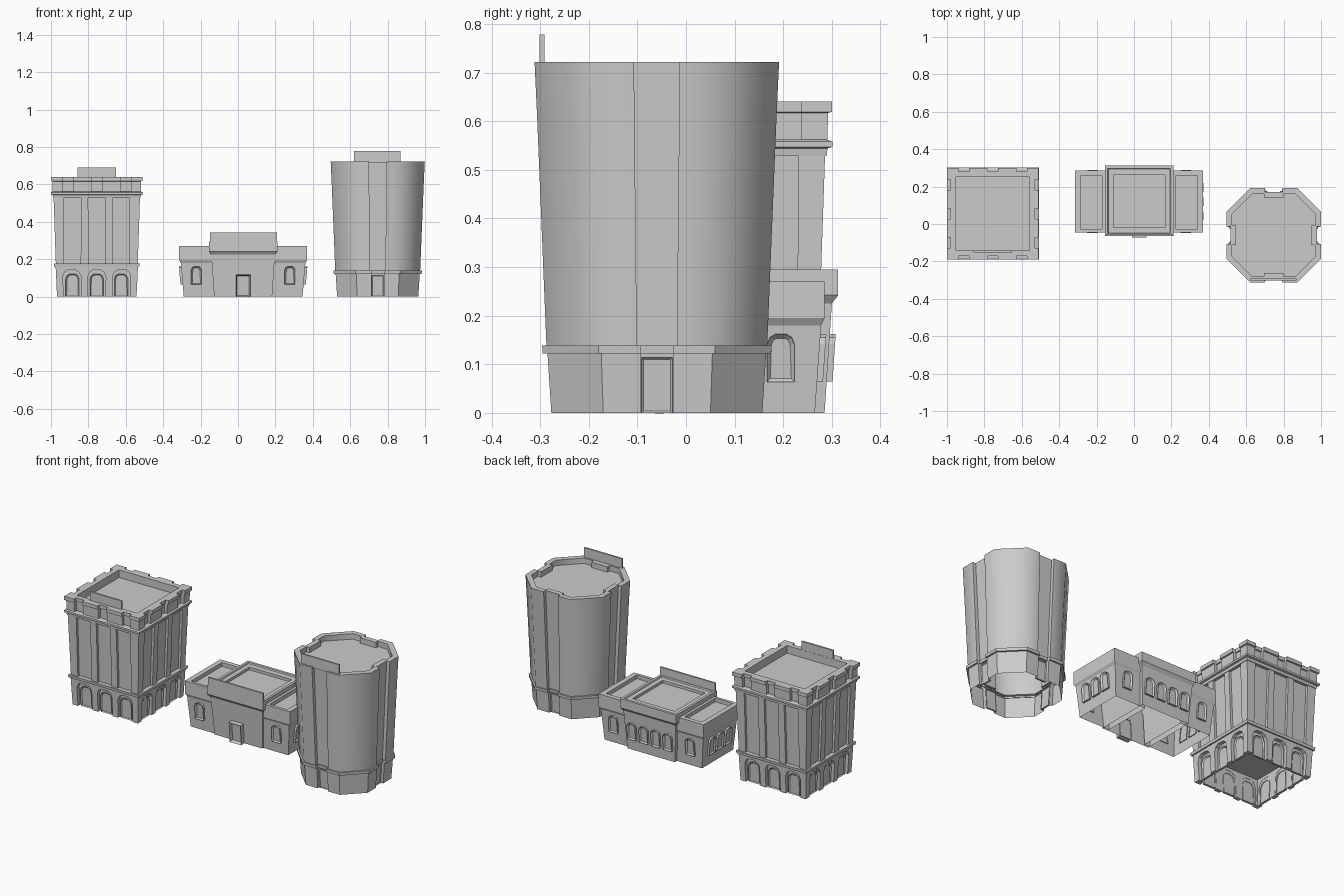
import bpy, bmesh
from math import pi, radians
from mathutils import Matrix, Vector

if "Cube" in bpy.data.objects:
    bpy.data.objects.remove(bpy.data.objects["Cube"])


def finish(name, bm, matrix=Matrix(), smooth=None):
    bmesh.ops.recalc_face_normals(bm, faces=bm.faces)
    me = bpy.data.meshes.new(name)
    bm.to_mesh(me)
    bm.free()
    ob = bpy.data.objects.new(name, me)
    ob.matrix_world = matrix
    bpy.context.collection.objects.link(ob)
    if smooth:
        bpy.ops.object.select_all(action='DESELECT')
        ob.select_set(True)
        bpy.context.view_layer.objects.active = ob
        bpy.ops.object.shade_smooth_by_angle(angle=radians(smooth))
    return ob


def loft(name, rings, at=(0, 0, 0), top=True, bottom=False, smooth=None):
    """Skin through rings of equal point count, shells stay open below."""
    bm = bmesh.new()
    vs = [[bm.verts.new(p) for p in r] for r in rings]
    n = len(vs[0])
    for a, b in zip(vs, vs[1:]):
        for i in range(n):
            j = (i + 1) % n
            bm.faces.new((a[i], a[j], b[j], b[i]))
    if top:
        bm.faces.new(vs[-1])
    if bottom:
        bm.faces.new(vs[0][::-1])
    return finish(name, bm, Matrix.Translation(at), smooth)


def rect(z, x0, x1, y0, y1):
    return [(x0, y0, z), (x1, y0, z), (x1, y1, z), (x0, y1, z)]


def square(z, h):
    return rect(z, -h, h, -h, h)


def notched(z, h, f, centres, w, d):
    """Four-sided ring with recesses; f < h chamfers the corners."""
    side = [(-f, -h)]
    for c in centres:
        side += [(c - w, -h), (c - w, -h + d), (c + w, -h + d), (c + w, -h)]
    if f < h:
        side.append((f, -h))
    ring = []
    for _ in range(4):
        ring += [(x, y, z) for x, y in side]
        side = [(-y, x) for x, y in side]
    return ring


def arch(w, z0, z1, c=0):
    """Angular arch outline, left foot to right foot."""
    h = w / 2
    return [(c - h, z0), (c - h, z1 - h * .75), (c - h * .8, z1 - h * .25), (c - h * .4, z1),
            (c + h * .4, z1), (c + h * .8, z1 - h * .25), (c + h, z1 - h * .75), (c + h, z0)]


def panel(name, outline, at, turn=0, tilt=0, depth=.012, rim=.009):
    """Framed window or door standing out of a leaning wall."""
    bm = bmesh.new()
    front = [bm.verts.new((x, -depth, z)) for x, z in outline]
    back = [bm.verts.new((x, .004, z)) for x, z in outline]
    f = bm.faces.new(front)
    n = len(front)
    for i in range(n):
        j = (i + 1) % n
        bm.faces.new((front[i], front[j], back[j], back[i]))
    bmesh.ops.recalc_face_normals(bm, faces=bm.faces)
    bmesh.ops.inset_region(bm, faces=[f], thickness=rim)
    bmesh.ops.translate(bm, verts=f.verts, vec=(0, depth * .7, 0))
    m = Matrix.Translation(at) @ Matrix.Rotation(turn, 4, 'Z') @ Matrix.Rotation(tilt, 4, 'X')
    return finish(name, bm, m)


def box(name, x0, x1, y0, y1, z0, z1):
    return loft(name, [rect(z0, x0, x1, y0, y1), rect(z1, x0, x1, y0, y1)], bottom=True)


# ---------------- school ----------------
S = (-.755, .055, 0)
bays = (-.13, 0, .13)
loft("school_base_core", [square(0, .192), square(.165, .199)], S, top=False)

# arcade walls: one outline per side with three arches cut up from the ground
outline = [(-.2125, .165), (-.2125, 0)]
for c in bays:
    outline += arch(.094, 0, .143, c)
outline += [(.2125, 0), (.2125, .165)]
for k in range(4):
    bm = bmesh.new()
    vs = [bm.verts.new((x, -.2125, z)) for x, z in outline]
    f = bm.faces.new(vs)
    ext = bmesh.ops.extrude_face_region(bm, geom=[f])
    for v in ext["geom"]:
        if isinstance(v, bmesh.types.BMVert):
            v.co.y += .022
            v.co.x *= .19 / .2125 if abs(v.co.x) > .21 else 1
    for v in bm.verts:
        s = 1 + .22 * v.co.z
        v.co.x *= s
        v.co.y *= s
    turn = Matrix.Translation(S) @ Matrix.Rotation(k * pi / 2, 4, 'Z')
    finish("school_arcade_wall", bm, turn)
    for c in bays:
        p = turn @ Vector((c, -.193, 0))
        panel("school_arch_door", arch(.072, 0, .122, c=0), p, k * pi / 2, .04, .009, .007)

loft("school_lower_cornice", [square(.16, .228), square(.176, .23)], S, bottom=True)
loft("school_shaft", [notched(.176, .219, .219, bays, .044, .014),
                      notched(.53, .231, .231, bays, .046, .014)], S)
loft("school_upper_cornice", [square(.528, .234), square(.544, .236), square(.547, .246),
                              square(.558, .246), square(.562, .236)], S, bottom=True)
gaps = (-.155, 0, .155)
loft("school_parapet", [notched(.56, .236, .236, gaps, .027, .018),
                        notched(.617, .237, .237, gaps, .027, .018),
                        notched(.619, .245, .245, gaps, .027, .02),
                        notched(.64, .245, .245, gaps, .027, .02),
                        notched(.64, .196, .196, gaps, .027, 0),
                        notched(.595, .196, .196, gaps, .027, 0)], S)
box("school_blank_sign", -.857, -.653, -.153, -.142, .63, .69)

# ---------------- police station ----------------
P = (.0275, .12, 0)
loft("station_main_block", [rect(0, -.155, .155, -.155, .165), rect(.225, -.17, .17, -.172, .18),
                            rect(.242, -.1825, .1825, -.185, .193), rect(.295, -.1825, .1825, -.185, .193),
                            rect(.295, -.168, .168, -.17, .178), rect(.288, -.165, .165, -.167, .175),
                            rect(.288, -.138, .138, -.14, .142), rect(.272, -.138, .138, -.14, .142)], P)
for s in (-1, 1):
    def wing_ring(z, a, b, y0, y1):
        return rect(z, min(s * a, s * b), max(s * a, s * b), y0, y1)
    loft("station_wing", [wing_ring(0, .12, .3175, -.145, .145), wing_ring(.18, .12, .333, -.158, .158),
                          wing_ring(.195, .12, .3425, -.165, .165), wing_ring(.27, .12, .3425, -.165, .165),
                          wing_ring(.27, .198, .3125, -.148, .138), wing_ring(.248, .198, .3125, -.148, .138)], P)
    win = arch(.056, .065, .163)
    x = P[0] + s * .25
    panel("station_wing_front_window", win, (x, P[1] - .145, 0), 0, .072)
    panel("station_wing_back_window", win, (x, P[1] + .145, 0), pi, .072)
    for dy in (-.075, 0, .075):
        panel("station_wing_side_window", win, (P[0] + s * .3175, P[1] + dy, 0), s * pi / 2, .086)
for dx in (-.117, -.039, .039, .117):
    panel("station_back_window", arch(.056, .065, .163), (P[0] + dx, P[1] + .165, 0), pi, .067)
panel("station_door", [(-.038, 0), (-.038, .118), (.038, .118), (.038, 0)],
      (P[0], P[1] - .155, 0), 0, .075, .028)
box("station_blank_sign", -.15, .208, -.065, -.054, .29, .342)

# ---------------- hospital ----------------
H = (.747, -.06, 0)


def octo(z, h, w, d=.02):
    return notched(z, h, h * .508, (0,), w, d)


loft("hospital_base", [octo(0, .217, .034), octo(.124, .225, .034)], H, top=False)
loft("hospital_band", [octo(.122, .222, .034), octo(.122, .235, .034),
                       octo(.139, .236, .034), octo(.139, .222, .034)], H, top=False)
loft("hospital_tower", [octo(.137, .227, .041), octo(.615, .2465, .046), octo(.722, .2515, .047),
                        octo(.722, .222, .052), octo(.69, .222, .052)], H, smooth=50)
for k in range(4):
    p = Matrix.Translation(H) @ Matrix.Rotation(k * pi / 2, 4, 'Z') @ Vector((0, -.197, 0))
    panel("hospital_door", [(-.032, 0), (-.032, .114), (.032, .114), (.032, 0)],
          p, k * pi / 2, .06, .006, .006)
box("hospital_blank_sign", .62, .868, -.301, -.291, .715, .778)
